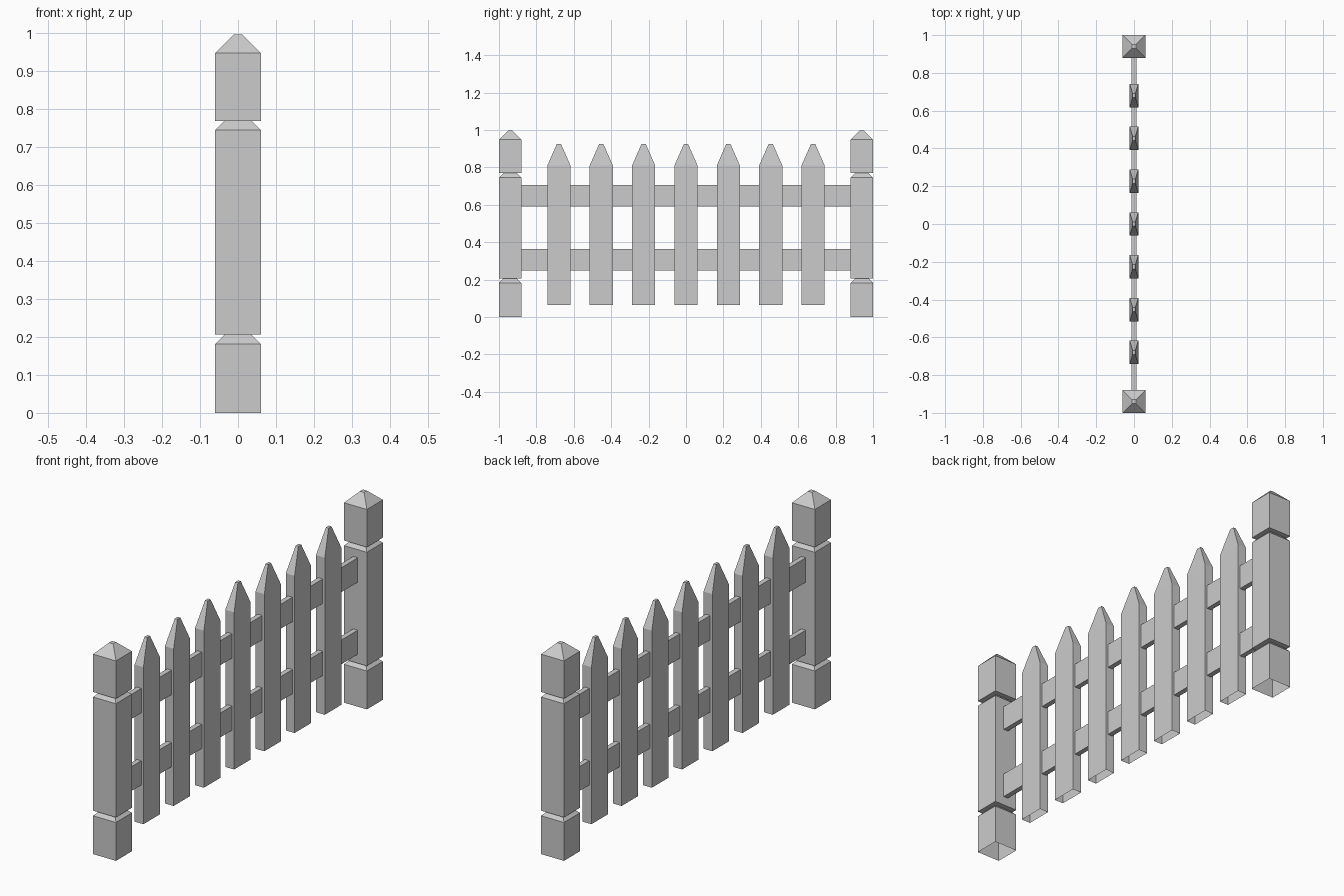
import bpy
import bmesh

cube = bpy.data.objects.get("Cube")
if cube:
    bpy.data.objects.remove(cube, do_unlink=True)

# Single painted-wood colour
GREY = (0.6, 0.6, 0.6, 1.0)
paint = bpy.data.materials.new("light_grey_paint")
paint.use_nodes = True
paint.diffuse_color = GREY
paint.node_tree.nodes["Principled BSDF"].inputs["Base Color"].default_value = GREY


def stacked_loft(name, rings, y, cap_bottom=False):
    """Join rectangular rings of (half x, half y, z) into one flat-faced part."""
    bm = bmesh.new()
    loops = [[bm.verts.new((sx * hx, sy * hy, z))
              for sx, sy in ((-1, -1), (1, -1), (1, 1), (-1, 1))]
             for hx, hy, z in rings]
    for low, high in zip(loops, loops[1:]):
        for i in range(4):
            j = (i + 1) % 4
            bm.faces.new((low[i], low[j], high[j], high[i]))
    bm.faces.new(loops[-1])
    if cap_bottom:
        bm.faces.new(loops[0][::-1])
    mesh = bpy.data.meshes.new(name)
    bm.to_mesh(mesh)
    bm.free()
    mesh.materials.append(paint)
    obj = bpy.data.objects.new(name, mesh)
    obj.location.y = y
    bpy.context.collection.objects.link(obj)
    return obj


# Square posts with two chamfered grooves and a pyramid cap, open underneath
POST, NECK, TIP = 0.06, 0.036, 0.011
post_profile = [(POST, 0), (POST, 0.182), (NECK, 0.206), (POST, 0.206),
                (POST, 0.745), (NECK, 0.769), (POST, 0.769),
                (POST, 0.948), (TIP, 0.997)]
for name, side in (("front_post", -1), ("back_post", 1)):
    stacked_loft(name, [(h, h, z) for h, z in post_profile], side * 0.94)

# Seven pointed pickets, open underneath
picket_rings = [(0.023, 0.062, 0.065), (0.023, 0.062, 0.81), (0.007, 0.011, 0.926)]
for i in range(7):
    stacked_loft(f"picket_{i + 1}", picket_rings, (i - 3) * 0.2265)

# Two thin rails running between the posts
for name, low, high in (("lower_rail", 0.248, 0.363), ("upper_rail", 0.59, 0.706)):
    stacked_loft(name, [(0.012, 0.88, low), (0.012, 0.88, high)], 0, cap_bottom=True)
